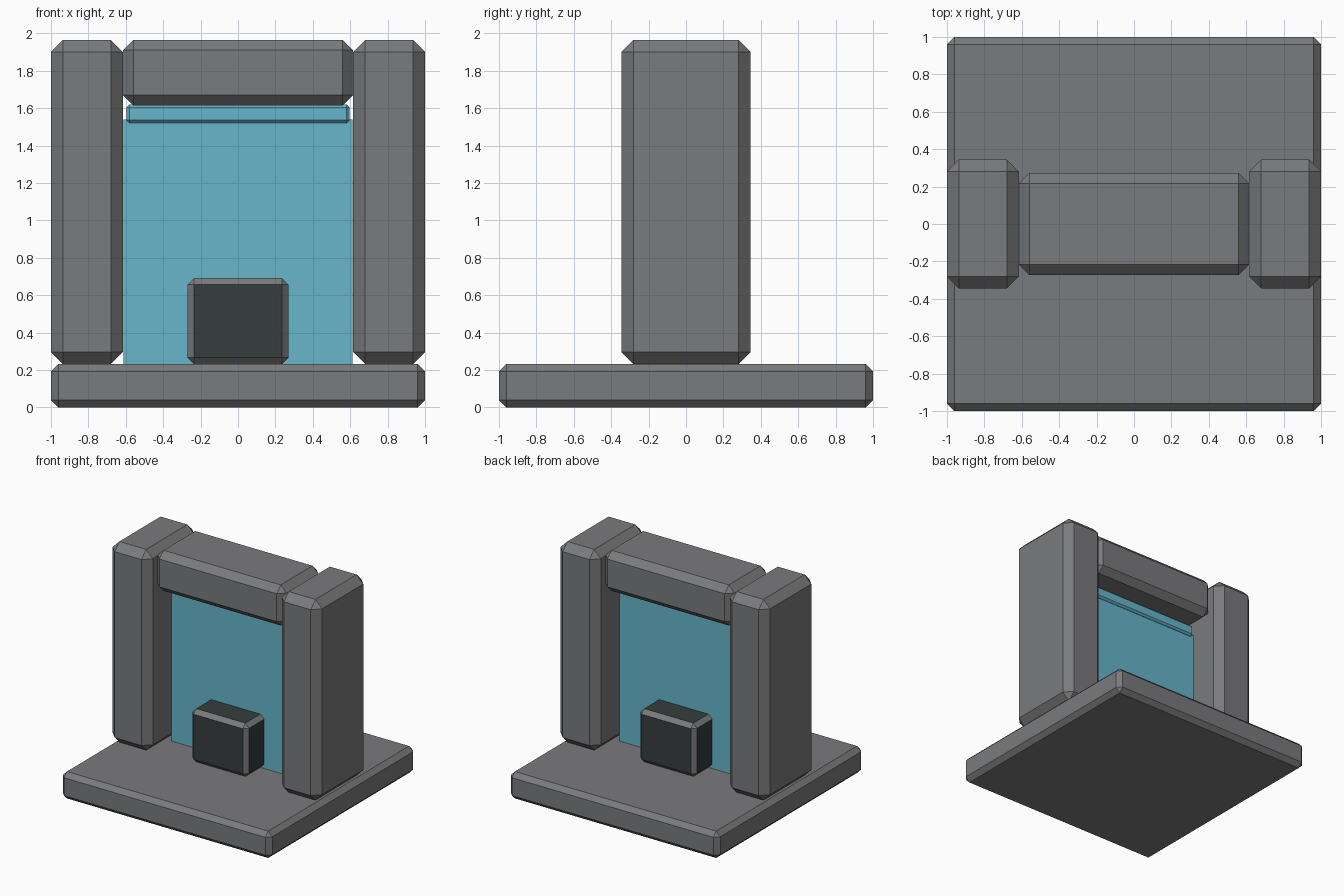
import bpy, bmesh
from mathutils import Vector

if "Cube" in bpy.data.objects:
    bpy.data.objects.remove(bpy.data.objects["Cube"])


def material(name, rgb):
    m = bpy.data.materials.new(name)
    m.diffuse_color = (*rgb, 1)
    m.use_nodes = True
    m.node_tree.nodes["Principled BSDF"].inputs["Base Color"].default_value = m.diffuse_color
    return m


stone = material("grey stone", (0.194, 0.197, 0.203))
glow = material("teal panel", (0.135, 0.47, 0.60))
dark = material("dark panel", (0.037, 0.047, 0.047))


def block(name, lo, hi, bevel, mats):
    """Chamfered box; with two materials the flat faces take the second one."""
    lo, hi = Vector(lo), Vector(hi)
    bm = bmesh.new()
    bmesh.ops.create_cube(bm, size=1)
    for v in bm.verts:
        v.co = (lo + hi) / 2 + v.co * (hi - lo)
    if bevel:
        bmesh.ops.bevel(bm, geom=bm.edges[:], offset=bevel, segments=1,
                        affect='EDGES', profile=0.5)
    bm.normal_update()
    if len(mats) > 1:
        for f in bm.faces:
            f.material_index = int(max(abs(c) for c in f.normal) > 0.99)
    me = bpy.data.meshes.new(name)
    bm.to_mesh(me)
    bm.free()
    for m in mats:
        me.materials.append(m)
    ob = bpy.data.objects.new(name, me)
    bpy.context.collection.objects.link(ob)
    return ob


# Square foot slab
block("base", (-1, -1, 0), (1, 1, 0.232), 0.039, [stone])

# Two upright posts
for side, x in (("left", -0.808), ("right", 0.808)):
    block(side + "_pillar", (x - 0.192, -0.345, 0.232),
          (x + 0.192, 0.345, 1.965), 0.064, [stone])

# Beam between the posts
block("lintel", (-0.615, -0.272, 1.615), (0.615, 0.272, 1.965), 0.055, [stone])

# Thin panel filling the opening, and the strip above it
block("panel", (-0.613, -0.03, 0.232), (0.613, 0.03, 1.54), 0, [glow])
block("panel_strip", (-0.597, -0.05, 1.52), (0.597, 0.05, 1.62), 0.016, [glow])

# Dark faced block with grey chamfers, passing through the panel
block("centre_block", (-0.27, -0.27, 0.232), (0.27, 0.27, 0.692), 0.035, [stone, dark])
